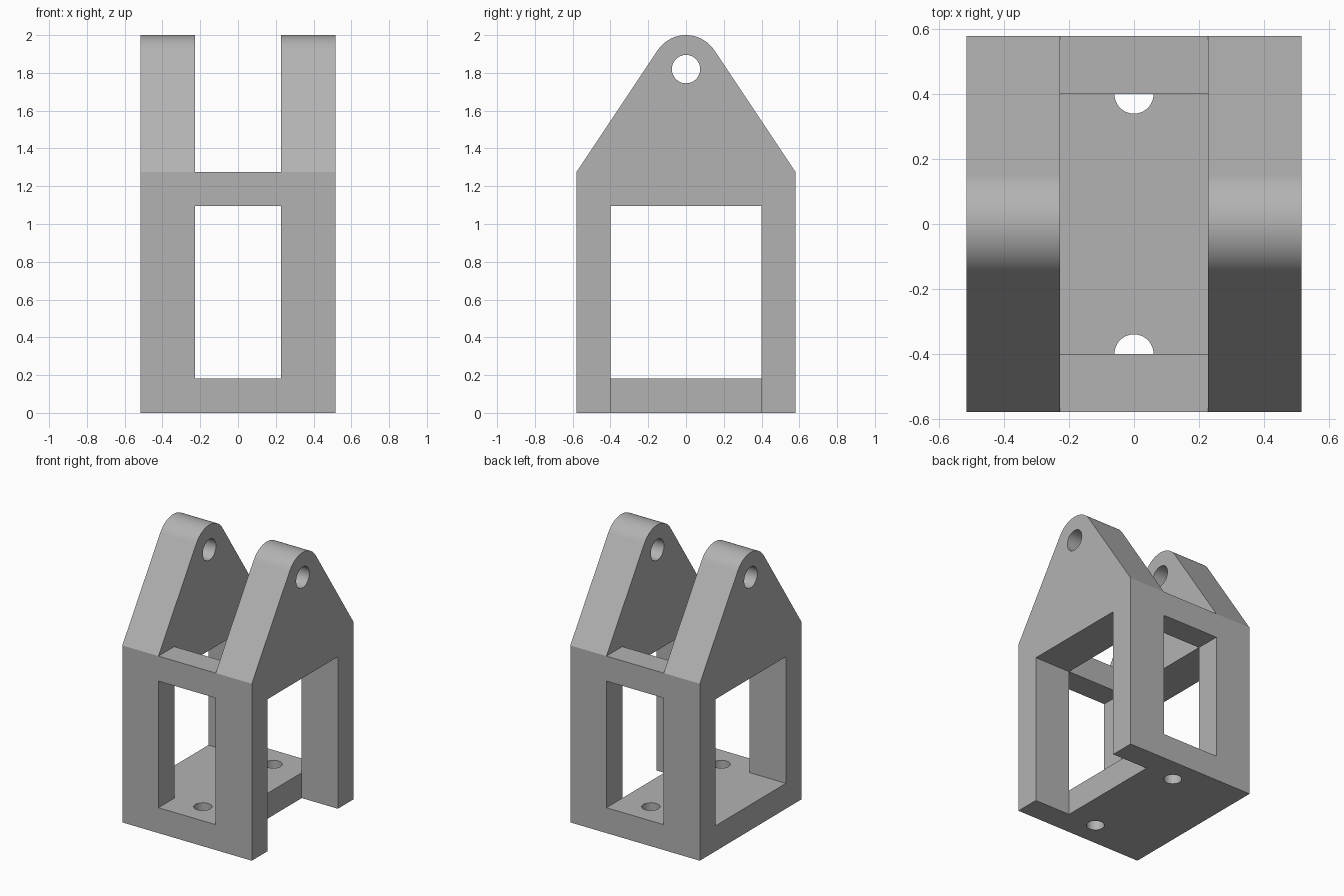
import bpy
import bmesh
import math
from mathutils import Matrix, Vector

if "Cube" in bpy.data.objects:
    bpy.data.objects.remove(bpy.data.objects["Cube"], do_unlink=True)

# Main dimensions
HALF_W, HALF_D = 0.516, 0.58        # outer half width and depth
GAP, BAY = 0.228, 0.40              # inner half width and depth
FLOOR, LINTEL, SHOULDER = 0.183, 1.095, 1.275
PIN_Z, PIN_R, EAR_R = 1.82, 0.075, 0.18
BOLT_R = 0.06

grey = bpy.data.materials.new("light grey")
grey.use_nodes = True
colour = (0.45, 0.45, 0.45, 1)
grey.diffuse_color = colour
grey.node_tree.nodes["Principled BSDF"].inputs["Base Color"].default_value = colour


def add_object(name, bm):
    bmesh.ops.recalc_face_normals(bm, faces=bm.faces)
    mesh = bpy.data.meshes.new(name)
    bm.to_mesh(mesh)
    bm.free()
    mesh.materials.append(grey)
    obj = bpy.data.objects.new(name, mesh)
    bpy.context.collection.objects.link(obj)
    return obj


def box(name, low, high):
    low, high = Vector(low), Vector(high)
    bm = bmesh.new()
    bmesh.ops.create_cube(bm, size=1)
    bmesh.ops.scale(bm, vec=high - low, verts=bm.verts)
    bmesh.ops.translate(bm, vec=(low + high) / 2, verts=bm.verts)
    return add_object(name, bm)


def cylinder(name, radius, length, centre, along_x=False):
    turn = Matrix.Rotation(math.pi / 2, 4, "Y") if along_x else Matrix()
    bm = bmesh.new()
    bmesh.ops.create_cone(bm, cap_ends=True, segments=48, radius1=radius,
                          radius2=radius, depth=length,
                          matrix=Matrix.Translation(centre) @ turn)
    return add_object(name, bm)


# Gabled side profile with a rounded tip, extruded across the width
drop = SHOULDER - PIN_Z
start = math.atan2(drop, HALF_D) + math.acos(EAR_R / math.hypot(HALF_D, drop))
steps = 32
profile = [(-HALF_D, SHOULDER), (-HALF_D, 0), (HALF_D, 0), (HALF_D, SHOULDER)]
for i in range(steps + 1):
    a = start + (math.pi - 2 * start) * i / steps
    profile.append((EAR_R * math.cos(a), PIN_Z + EAR_R * math.sin(a)))

bm = bmesh.new()
face = bm.faces.new([bm.verts.new((-HALF_W, y, z)) for y, z in profile])
side = bmesh.ops.extrude_face_region(bm, geom=[face])["geom"]
bmesh.ops.translate(bm, vec=(2 * HALF_W, 0, 0),
                    verts=[v for v in side if isinstance(v, bmesh.types.BMVert)])
bracket = add_object("clevis_bracket", bm)

# Openings: ear gap, inner bay, windows, open floor edge, pin and bolt holes
cutters = [
    box("ear_gap", (-GAP, -1, SHOULDER), (GAP, 1, 3)),
    box("inner_bay", (-GAP, -BAY, FLOOR), (GAP, BAY, 1.5)),
    box("front_window", (-GAP, -1, FLOOR), (GAP, 1, LINTEL)),
    box("side_window", (-1, -BAY, FLOOR), (1, BAY, LINTEL)),
    box("floor_notch", (GAP, -BAY, -1), (1, BAY, 0.5)),
    cylinder("pin_hole", PIN_R, 3, (0, 0, PIN_Z), along_x=True),
]
for name, y in (("front_bolt_hole", -BAY), ("back_bolt_hole", BAY)):
    cutters.append(cylinder(name, BOLT_R, 0.6, (0, y, 0.1)))

bpy.ops.object.select_all(action="DESELECT")
bpy.context.view_layer.objects.active = bracket
bracket.select_set(True)
for cutter in cutters:
    cutter.hide_render = True
    cut = bracket.modifiers.new(cutter.name, "BOOLEAN")
    cut.operation = "DIFFERENCE"
    cut.solver = "EXACT"
    cut.object = cutter
    bpy.ops.object.modifier_apply(modifier=cut.name)
    bpy.data.objects.remove(cutter, do_unlink=True)

# Smooth the round surfaces and keep the flat faces flat
bpy.ops.object.shade_smooth_by_angle(angle=math.radians(25))
weighted = bracket.modifiers.new("flat_faces", "WEIGHTED_NORMAL")
weighted.keep_sharp = True
